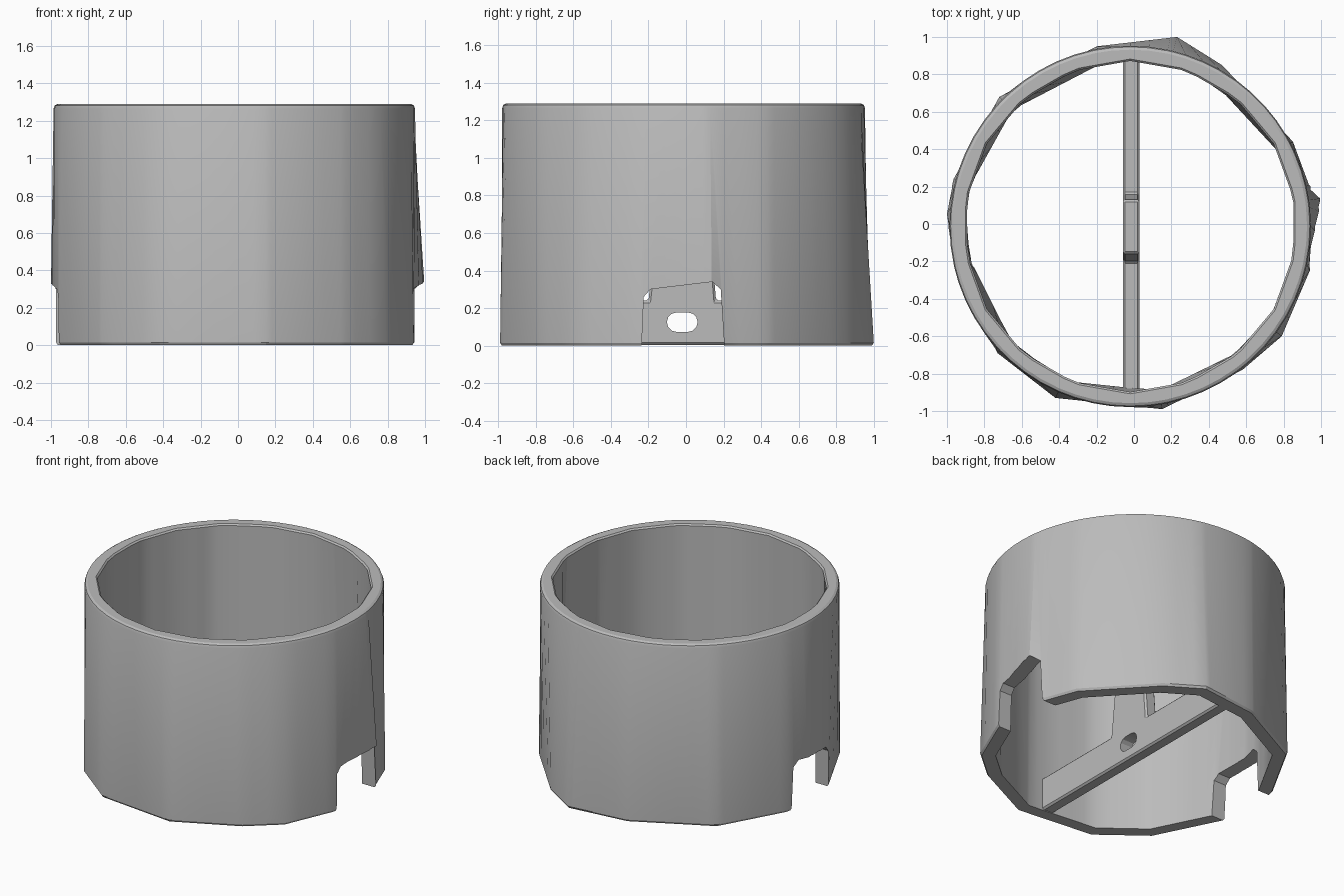
import bpy, bmesh, math
from mathutils import Vector

if "Cube" in bpy.data.objects:
    bpy.data.objects.remove(bpy.data.objects["Cube"])

CENTER = Vector((-0.02, -0.013))
HEIGHT = 1.29

grey = bpy.data.materials.new("plain_grey")
grey.use_nodes = True
grey.diffuse_color = (0.5, 0.5, 0.5, 1)
grey.node_tree.nodes["Principled BSDF"].inputs["Base Color"].default_value = (0.5, 0.5, 0.5, 1)


def make_object(name, bm):
    bmesh.ops.recalc_face_normals(bm, faces=bm.faces)
    mesh = bpy.data.meshes.new(name)
    bm.to_mesh(mesh)
    bm.free()
    mesh.materials.append(grey)
    obj = bpy.data.objects.new(name, mesh)
    bpy.context.collection.objects.link(obj)
    return obj


def select_only(obj):
    bpy.ops.object.select_all(action='DESELECT')
    obj.select_set(True)
    bpy.context.view_layer.objects.active = obj


def extrude_outline(name, points, x0, x1):
    """Extrude a (y, z) outline along x."""
    bm = bmesh.new()
    face = bm.faces.new([bm.verts.new((x0, y, z)) for y, z in points])
    moved = bmesh.ops.extrude_face_region(bm, geom=[face])["geom"]
    bmesh.ops.translate(bm, vec=(x1 - x0, 0, 0),
                        verts=[v for v in moved if isinstance(v, bmesh.types.BMVert)])
    return make_object(name, bm)


def cut(target, cutter):
    cutter.hide_render = True
    mod = target.modifiers.new("cut", 'BOOLEAN')
    mod.operation = 'DIFFERENCE'
    mod.solver = 'EXACT'
    mod.object = cutter
    select_only(target)
    bpy.ops.object.modifier_apply(modifier=mod.name)
    bpy.data.objects.remove(cutter)


def smooth(obj):
    select_only(obj)
    bpy.ops.object.shade_smooth_by_angle(angle=math.radians(25))


# Uneven foot outline of the wall, counter-clockwise
FOOT = [Vector(p) - CENTER for p in (
    (0.95, -0.11), (1.015, 0.14), (0.935, 0.21), (0.85, 0.44), (0.47, 0.85),
    (0.23, 1.0), (-0.2, 0.95), (-0.72, 0.68), (-0.965, 0.24), (-1.005, 0.05),
    (-0.96, -0.23), (-0.73, -0.69), (-0.42, -0.93), (0.15, -0.99),
    (0.58, -0.78), (0.79, -0.6), (0.94, -0.25))]


def polygon_radius(angle, points):
    """Distance from the middle to a convex outline along an angle."""
    d = Vector((math.cos(angle), math.sin(angle)))
    for a, b in zip(points, points[1:] + points[:1]):
        e = b - a
        den = d.x * e.y - d.y * e.x
        if abs(den) < 1e-9:
            continue
        t = (a.x * e.y - a.y * e.x) / den
        u = (a.x * d.y - a.y * d.x) / den
        if t > 0 and -1e-6 <= u <= 1 + 1e-6:
            return t
    return 0.96


# Angles include the foot corners so its facets stay crisp
angles = {round(math.atan2(p.y, p.x) % math.tau, 3) for p in FOOT}
angles |= {a for a in (math.tau * i / 60 for i in range(60))
           if all(abs(a - b) > 0.02 for b in angles)}
angles = sorted(angles)

# Many-sided inner rim
RIM = [Vector((math.cos(a), math.sin(a))) * 0.885
       for a in (math.tau * (i + 0.5) / 18 for i in range(18))]


def foot(scale):
    return lambda a: polygon_radius(a, FOOT) * scale


def inner_rim(a):
    return polygon_radius(a, RIM)


# Wall: closed loops lofted from outer foot, over the rim, to inner foot
levels = [(foot(1), 0.015), (foot(0.99), 0.0), (foot(0.9), 0.0),
          (inner_rim, HEIGHT - 0.01), (lambda a: inner_rim(a) + 0.01, HEIGHT),
          (lambda a: 0.945, HEIGHT), (lambda a: 0.96, HEIGHT - 0.008),
          (lambda a: 0.966, HEIGHT - 0.025)]
bm = bmesh.new()
loops = [[bm.verts.new((CENTER.x + r(a) * math.cos(a), CENTER.y + r(a) * math.sin(a), z))
          for a in angles] for r, z in levels]
for lo, hi in zip(loops, loops[1:] + loops[:1]):
    for i in range(len(angles)):
        j = (i + 1) % len(angles)
        bm.faces.new((lo[i], lo[j], hi[j], hi[i]))
wall = make_object("round_wall", bm)

# Side notches, with a clipped corner and sloping head
notch = extrude_outline("notch_cutter", [
    (-0.24, -0.1), (0.21, -0.1), (0.185, 0.3), (0.14, 0.34), (-0.11, 0.31),
    (-0.19, 0.3), (-0.225, 0.26)], -1.3, 1.3)
cut(wall, notch)
smooth(wall)

# Cross bar with a raised middle
bar = extrude_outline("cross_bar", [
    (-0.92, 0.004), (0.89, 0.004), (0.89, 0.24), (0.16, 0.24), (0.13, 0.6),
    (-0.16, 0.6), (-0.2, 0.24), (-0.92, 0.24)], -0.06, 0.03)
bevel = bar.modifiers.new("edge", 'BEVEL')
bevel.width = 0.012
bevel.segments = 1
select_only(bar)
bpy.ops.object.modifier_apply(modifier=bevel.name)

# Rounded slot through the bar
slot = []
for side, start in ((0.01, -90), (-0.05, 90)):
    for k in range(7):
        a = math.radians(start + 30 * k)
        slot.append((side + 0.052 * math.cos(a), 0.125 + 0.052 * math.sin(a)))
cut(bar, extrude_outline("slot_cutter", slot, -0.3, 0.3))
smooth(bar)
